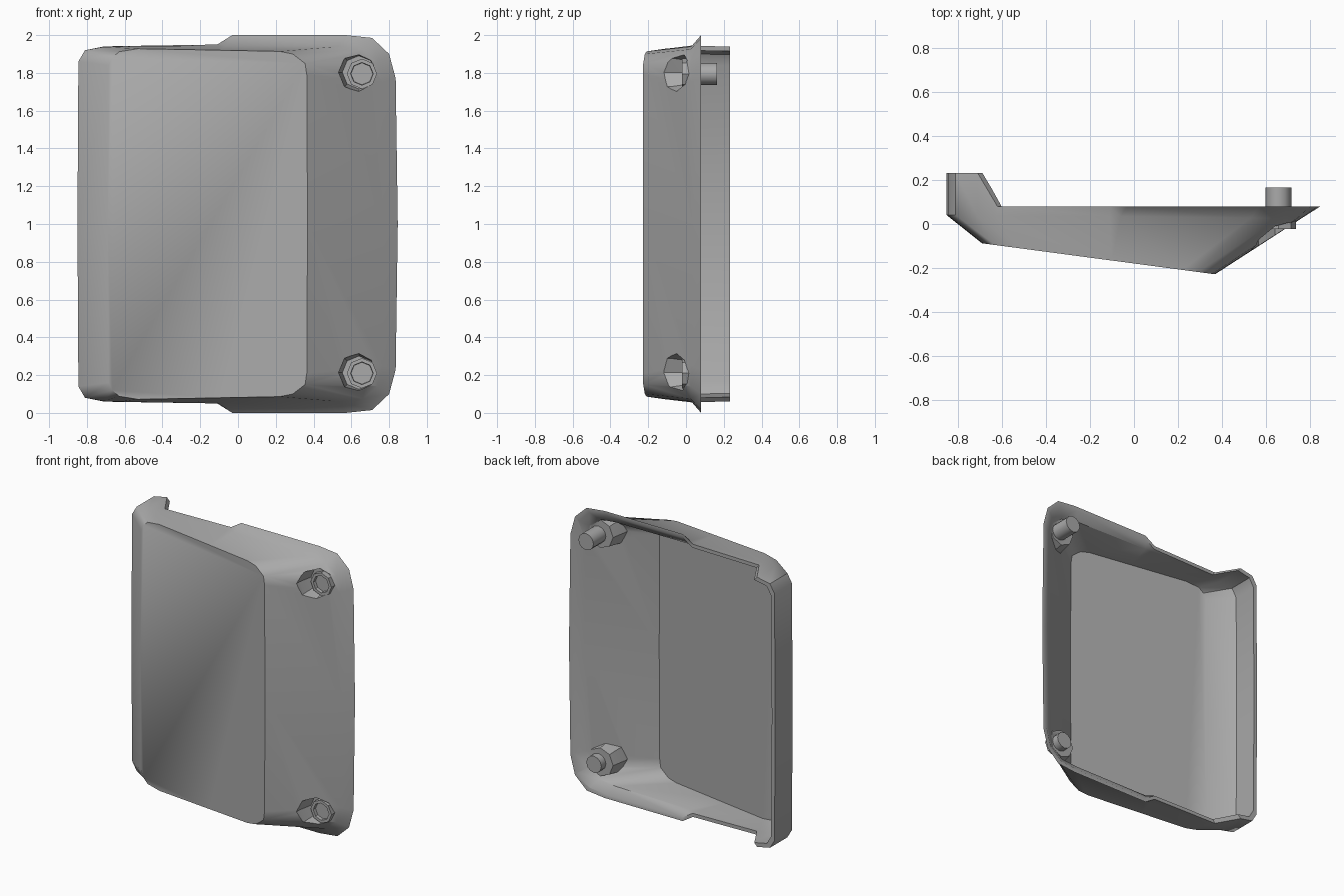
import bpy, bmesh, math

if "Cube" in bpy.data.objects:
    bpy.data.objects.remove(bpy.data.objects["Cube"])

T = 0.026  # rim thickness, the walls get thinner towards the front

grey = bpy.data.materials.new("dark_grey")
grey.diffuse_color = (.4, .4, .4, 1)
grey.use_nodes = True
grey.node_tree.nodes["Principled BSDF"].inputs["Base Color"].default_value = grey.diffuse_color


def link(name, bm):
    bmesh.ops.recalc_face_normals(bm, faces=bm.faces)
    me = bpy.data.meshes.new(name)
    bm.to_mesh(me)
    bm.free()
    me.materials.append(grey)
    ob = bpy.data.objects.new(name, me)
    bpy.context.collection.objects.link(ob)
    return ob


def full(half):
    # complete a ring by mirroring the upper half about z = 1
    return half + [(x, y, 2 - z) for x, y, z in half[-2:0:-1]]


def inset(ring, t, dy=0.0):
    xs = [p[0] for p in ring]
    zs = [p[2] for p in ring]
    cx = (max(xs) + min(xs)) / 2
    fx = 1 - 2 * t / (max(xs) - min(xs))
    fz = 1 - 2 * t / (max(zs) - min(zs))
    return [(cx + (x - cx) * fx, y + dy, 1 + (z - 1) * fz) for x, y, z in ring]


def loft(name, rings):
    bm = bmesh.new()
    vs = [[bm.verts.new(p) for p in r] for r in rings]
    n = len(vs[0])
    for a, b in zip(vs, vs[1:]):
        for i in range(n):
            j = (i + 1) % n
            bm.faces.new((a[i], a[j], b[j], b[i]))
    bm.faces.new(vs[0])
    bm.faces.new(vs[-1])
    return link(name, bm)


def ring_y(cx, cz, r, y, n=8):
    return [(cx + r * math.cos(2 * math.pi * i / n), y,
             cz + r * math.sin(2 * math.pi * i / n)) for i in range(n)]


def cut(ob, cutter):
    m = ob.modifiers.new("cut", 'BOOLEAN')
    m.operation, m.solver, m.object = 'DIFFERENCE', 'EXACT', cutter
    dg = bpy.context.evaluated_depsgraph_get()
    me = bpy.data.meshes.new_from_object(ob.evaluated_get(dg))
    ob.modifiers.clear()
    ob.data = me
    bpy.data.objects.remove(cutter)


def smooth(ob, angle):
    bpy.ops.object.select_all(action='DESELECT')
    ob.select_set(True)
    bpy.context.view_layer.objects.active = ob
    bpy.ops.object.shade_smooth_by_angle(angle=math.radians(angle))


# rings of the cover: back rim with flange, shoulder, front panel edge
rim = full([(-.85, .232, 1), (-.845, .232, 1.86), (-.81, .232, 1.92),
            (-.71, .232, 1.94), (-.62, .08, 1.942), (-.11, .08, 1.95),
            (-.03, .08, 2), (.57, .08, 2), (.71, .08, 1.985),
            (.80, .08, 1.90), (.835, .08, 1.77), (.846, .08, 1)])
shoulder = full([(-.85, .04, 1), (-.845, .04, 1.86), (-.81, .04, 1.92),
                 (-.71, .035, 1.938), (-.62, .035, 1.94), (-.11, .035, 1.945),
                 (-.06, .035, 1.945), (.53, .028, 1.94), (.66, .025, 1.925),
                 (.74, .025, 1.86), (.765, .03, 1.75), (.775, .035, 1)])
panel = full([(x, -.228 + (.367 - x) * .133, z) for x, z in
              [(-.69, 1), (-.685, 1.84), (-.665, 1.88), (-.63, 1.912),
               (-.53, 1.928), (-.2, 1.922), (-.1, 1.92), (.22, 1.914),
               (.29, 1.90), (.355, 1.85), (.364, 1.79), (.368, 1)]])

cover = loft("cover_shell", [inset(rim, 2 * T), rim, shoulder, panel])
lip = inset(rim, T)
hollow = loft("hollow_cutter", [[(x, .5, z) for x, y, z in lip], lip,
                                inset(shoulder, .02, .01),
                                inset(panel, .01, .012)])

# bosses are left standing in the hollow, then pockets are cut from the front
spots = [(.64, 1.803), (.64, .213)]
for x, z in spots:
    cut(hollow, loft("boss_cutter", [ring_y(x, z, .122, -.4),
                                     ring_y(x, z, .117, -.08),
                                     ring_y(x, z, .098, .028)]))
cut(cover, hollow)
for x, z in spots:
    cut(cover, loft("pocket_cutter", [ring_y(x, z, .112, -.4),
                                      ring_y(x, z, .107, -.08),
                                      ring_y(x, z, .088, .016)]))
smooth(cover, 38)

# screws: socketed head in the pocket, long upper and short lower shaft
for z, end, side in ((1.795, .165, "upper"), (.21, .078, "lower")):
    x = .656
    head = loft(side + "_screw_head", [
        ring_y(x, z, .058, .0), ring_y(x, z, .06, -.022),
        ring_y(x, z, .08, -.022), ring_y(x, z, .08, .02)])
    shaft = loft(side + "_screw_shaft", [ring_y(x, z, .058, .018, 12),
                                         ring_y(x, z, .058, end, 12)])
    smooth(head, 30)
    smooth(shaft, 40)
